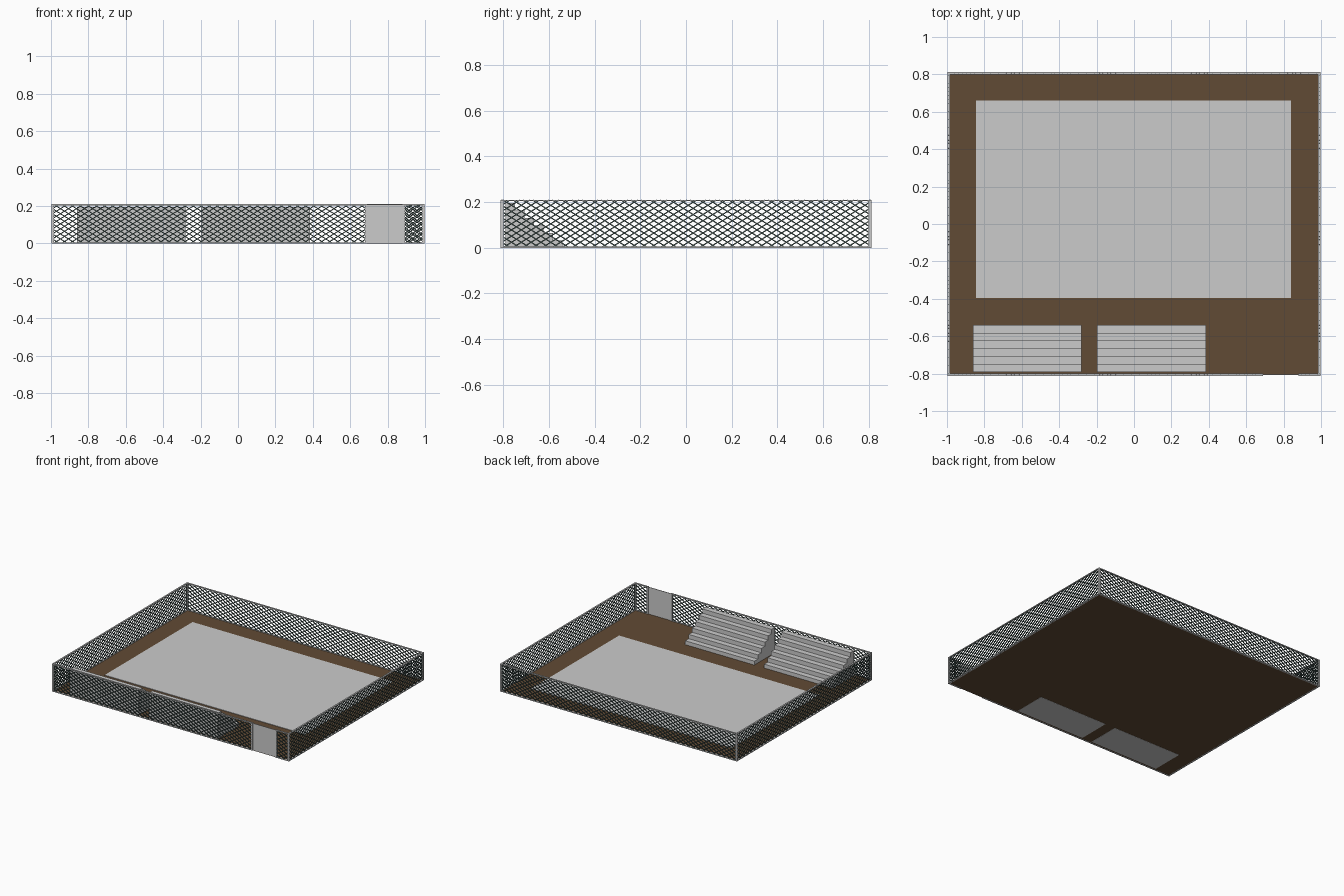
import bpy, bmesh, math
from mathutils import Vector, Matrix

if "Cube" in bpy.data.objects:
    bpy.data.objects.remove(bpy.data.objects["Cube"])

HX, HY, H = 0.997, 0.812, 0.21      # fence outer half sizes and height
T = 0.012                           # fence frame thickness
CELL_W, CELL_H, WIRE = 0.043, 0.027, 0.0026


def material(name, rgb):
    m = bpy.data.materials.new(name)
    m.diffuse_color = (*rgb, 1)
    m.use_nodes = True
    m.node_tree.nodes["Principled BSDF"].inputs["Base Color"].default_value = m.diffuse_color
    return m


EARTH = material("earth", (0.12, 0.07, 0.035))
WIRE_GREEN = material("wire_green", (0.05, 0.08, 0.075))


def add_box(bm, lo, hi):
    lo, hi = Vector(lo), Vector(hi)
    mat = Matrix.Translation((lo + hi) / 2) @ Matrix.Diagonal((*(hi - lo), 1))
    bmesh.ops.create_cube(bm, size=1, matrix=mat)


def finish(bm, name, mat=None, matrix=None):
    bmesh.ops.recalc_face_normals(bm, faces=bm.faces)
    me = bpy.data.meshes.new(name)
    bm.to_mesh(me)
    bm.free()
    ob = bpy.data.objects.new(name, me)
    bpy.context.collection.objects.link(ob)
    if mat:
        me.materials.append(mat)
    if matrix:
        ob.matrix_world = matrix
    return ob


def box(name, lo, hi, mat=None):
    bm = bmesh.new()
    add_box(bm, lo, hi)
    return finish(bm, name, mat)


def fence_panel(name, length, matrix):
    """Framed diamond-mesh panel in local x (0..length), z (0..H)."""
    # frame: end posts plus top and bottom rails
    bm = bmesh.new()
    h = T / 2
    for x in (0, length - T):
        add_box(bm, (x, -h, 0), (x + T, h, H))
    for z in (0, H - 0.006):
        add_box(bm, (T, -h, z), (length - T, h, z + 0.006))
    finish(bm, name + "_frame", None, matrix)
    # wires: crossing diagonals clipped to the panel
    bm = bmesh.new()
    slope = CELL_H / CELL_W
    run = H / slope
    a, b = T / 2, length - T / 2
    for side in (1, -1):
        for i in range(int((length + run) / CELL_W) + 1):
            s = -run + i * CELL_W
            x0, x1 = max(s, a), min(s + run, b)
            if x1 - x0 < 0.005:
                continue
            z0, z1 = (x0 - s) * slope, (x1 - s) * slope
            if side < 0:
                z0, z1 = H - z0, H - z1
            d = Vector((x1 - x0, 0, z1 - z0))
            mid = Vector(((x0 + x1) / 2, 0, (z0 + z1) / 2))
            rot = Matrix.Rotation(-math.atan2(d.z, d.x), 4, 'Y')
            size = Matrix.Diagonal((d.length - 2 * WIRE, 2 * WIRE, 2 * WIRE, 1))
            bmesh.ops.create_cube(bm, size=1,
                                  matrix=Matrix.Translation(mid) @ rot @ size)
    finish(bm, name + "_mesh", WIRE_GREEN, matrix)


def bleacher(name, x0, x1):
    """Solid stepped seating rising towards the front fence."""
    front, back, top, n = -0.54, -0.79, 0.195, 6
    pts = [(back, 0), (front, 0)]
    for i in range(n):
        y = front + (back - front) * i / n
        y2 = front + (back - front) * (i + 1) / n
        z = top * (i + 1) / n
        pts += [(y, z), (y2, z)]
    bm = bmesh.new()
    f = bm.faces.new([bm.verts.new((x0, y, z)) for y, z in pts])
    ext = bmesh.ops.extrude_face_region(bm, geom=[f])
    bmesh.ops.translate(bm, vec=(x1 - x0, 0, 0),
                        verts=[v for v in ext["geom"] if isinstance(v, bmesh.types.BMVert)])
    bm.faces.ensure_lookup_table()
    finish(bm, name)


# ground and court
box("ground", (-HX + 0.004, -HY + 0.004, 0.001), (HX - 0.004, HY - 0.004, 0.003), EARTH)
box("court", (-0.845, -0.395, 0.002), (0.84, 0.66, 0.006))

# seating
bleacher("bleacher_left", -0.86, -0.28)
bleacher("bleacher_right", -0.197, 0.385)

# fence panels
c = T / 2
quarter = Matrix.Rotation(math.pi / 2, 4, 'Z')
fence_panel("back_fence", 2 * HX, Matrix.Translation((-HX, HY - c, 0)))
fence_panel("front_fence_long", 0.69 + HX, Matrix.Translation((-HX, -HY + c, 0)))
fence_panel("front_fence_short", HX - 0.88, Matrix.Translation((0.88, -HY + c, 0)))
for name, x in (("left_fence", -HX + c), ("right_fence", HX - c)):
    fence_panel(name, 2 * HY, Matrix.Translation((x, -HY, 0)) @ quarter)

# gate panel
box("gate", (0.69, -HY + 0.004, 0.002), (0.88, -HY + 0.008, H - 0.002))
